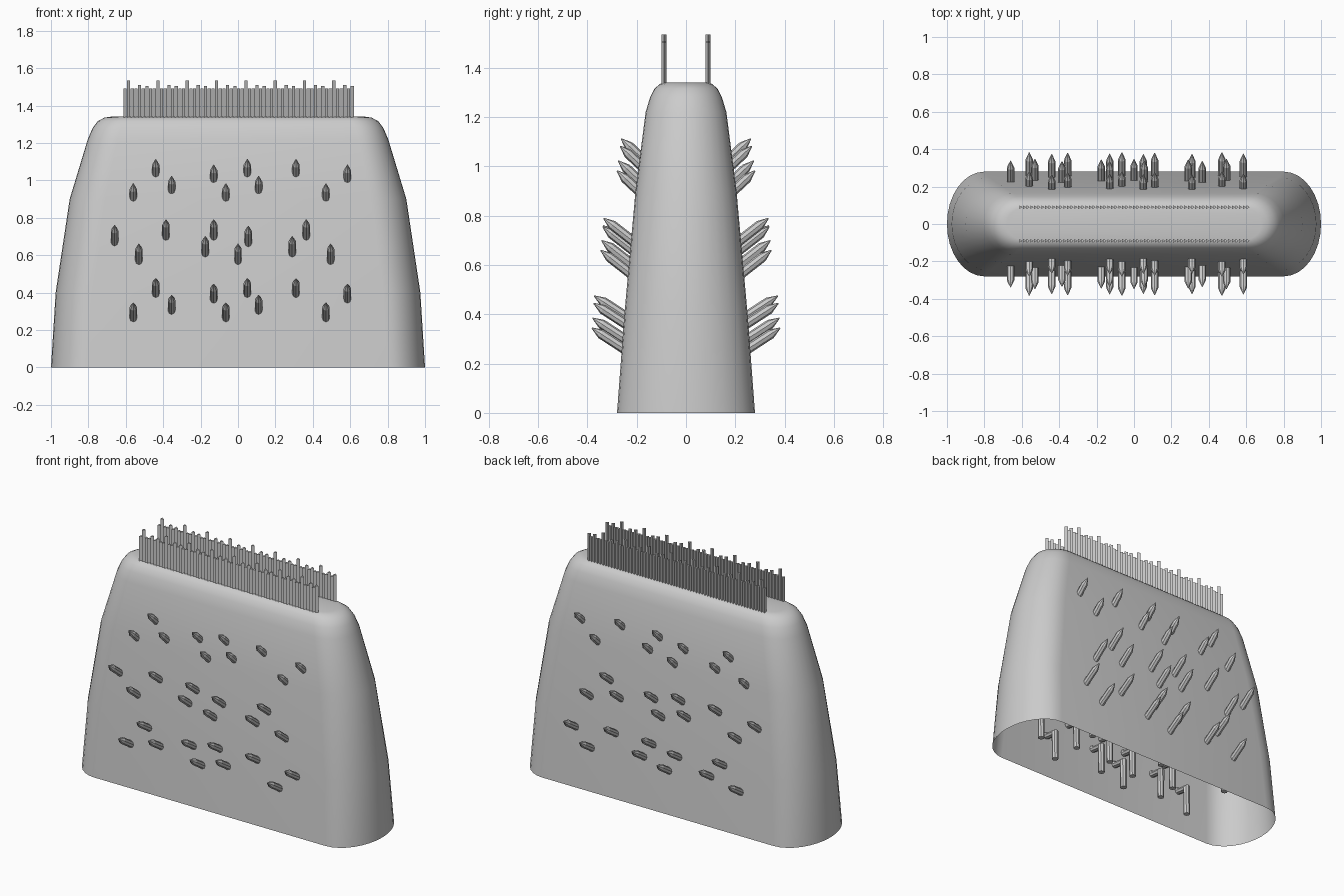
import bpy, bmesh
from math import cos, sin, pi, radians
from mathutils import Vector

default_cube = bpy.data.objects.get("Cube")
if default_cube:
    bpy.data.objects.remove(default_cube)

grey = bpy.data.materials.new("plain grey")
grey.use_nodes = True
colour = (0.6, 0.6, 0.6, 1)
grey.diffuse_color = colour
grey.node_tree.nodes["Principled BSDF"].inputs["Base Color"].default_value = colour


def make_object(name, bm, smooth_angle=None):
    """Turn a bmesh into a grey object, smooth if an angle is given."""
    mesh = bpy.data.meshes.new(name)
    bm.to_mesh(mesh)
    bm.free()
    mesh.materials.append(grey)
    obj = bpy.data.objects.new(name, mesh)
    bpy.context.collection.objects.link(obj)
    if smooth_angle:
        bpy.ops.object.select_all(action="DESELECT")
        obj.select_set(True)
        bpy.context.view_layer.objects.active = obj
        bpy.ops.object.shade_smooth_by_angle(angle=radians(smooth_angle))
    return obj


def bridge(bm, lower, upper):
    """Join two rings of equal length with quads."""
    count = len(lower)
    for i in range(count):
        j = (i + 1) % count
        bm.faces.new((lower[i], lower[j], upper[j], upper[i]))


def oval_ring(bm, z, half_x, half_y, end, steps=16):
    """Straight-sided oval whose rounded ends are 'end' long."""
    ring = []
    for side in (1, -1):
        for i in range(steps + 1):
            a = -pi / 2 + pi * i / steps
            x = half_x - end + end * cos(a)
            ring.append(bm.verts.new((side * x, side * half_y * sin(a), z)))
    return ring


def tube(bm, path, radii, normals, sides):
    """Sweep a polygon along a path in the y-z plane."""
    side_axis = Vector((1, 0, 0))
    rings = []
    for point, radius, normal in zip(path, radii, normals):
        rings.append([bm.verts.new(point + radius * (side_axis * cos(2 * pi * k / sides)
                                                     + normal * sin(2 * pi * k / sides)))
                      for k in range(sides)])
    for lower, upper in zip(rings, rings[1:]):
        bridge(bm, lower, upper)
    bm.faces.new(rings[0][::-1])
    bm.faces.new(rings[-1])


# Tapered hollow body, open underneath: height, half width, half depth, end length
levels = [
    (0, 1, 0.28, 0.2), (0.4, 0.975, 0.25, 0.2), (0.9, 0.9, 0.205, 0.19),
    (1.22, 0.803, 0.164, 0.16), (1.28, 0.777, 0.146, 0.15), (1.316, 0.75, 0.128, 0.14),
    (1.335, 0.715, 0.105, 0.12), (1.34, 0.68, 0.085, 0.09),
]
bm = bmesh.new()
rings = [oval_ring(bm, *level) for level in levels]
for lower, upper in zip(rings, rings[1:]):
    bridge(bm, lower, upper)
bm.faces.new(rings[-1])
make_object("body_shell", bm, 40)


def wall_depth(z):
    """Half depth of the body at a height."""
    for low, high in zip(levels, levels[1:]):
        if z <= high[0]:
            t = (z - low[0]) / (high[0] - low[0])
            return low[2] + t * (high[2] - low[2])


# Pointed spikes: shaft through the wall, bent into a hanging stem inside
outer_row = [(-.56, .29), (-.44, .42), (-.355, .33), (-.13, .39), (-.065, .29),
             (.05, .42), (.11, .33), (.31, .42), (.47, .29), (.585, .39)]
middle_row = [(-.66, .705), (-.53, .605), (-.385, .735), (-.175, .645), (-.13, .735),
              (0, .605), (.055, .7), (.29, .645), (.365, .735), (.495, .605)]
upper_row = [(x, z + 0.638) for x, z in outer_row]
spike_rows = [  # name, positions, tilt in degrees, reach beyond the wall
    ("lower_spikes", outer_row, 33, 0.122),
    ("middle_spikes", middle_row, 38, 0.112),
    ("upper_spikes", upper_row, 43, 0.075),
]


def add_spike(bm, x, z, tilt, reach):
    direction = Vector((0, -cos(tilt), sin(tilt)))
    across = Vector((0, sin(tilt), cos(tilt)))
    wall = wall_depth(z - 0.03)
    tip = Vector((x, -wall - reach, z + 0.055))
    shoulder = tip - direction * 0.045
    entry = tip - direction * (reach / cos(tilt) + 0.015)
    elbow = Vector((x, -wall + 0.085, entry.z - 0.01))
    foot = elbow - Vector((0, 0, 0.18))
    tube(bm, [foot, elbow, entry, shoulder, tip],
         [0.02, 0.024, 0.02, 0.02, 0.002],
         [Vector((0, 1, 0)), Vector((0, 0.7, 0.7)), across, across, across], 8)


for name, places, tilt, reach in spike_rows:
    for side, turn in (("front", 1), ("back", -1)):
        bm = bmesh.new()
        for x, z in places:
            add_spike(bm, x, z, radians(tilt), reach)
        for v in bm.verts:
            v.co.y *= turn
        bmesh.ops.recalc_face_normals(bm, faces=bm.faces)
        make_object(side + "_" + name, bm)

# Two rows of three-sided bristles on the top, a few taller than the rest
pitch = 0.0196
for name, y in (("front_bristles", -0.09), ("back_bristles", 0.09)):
    bm = bmesh.new()
    for i in range(63):
        top = {1: 1.535, 4: 1.51, 6: 1.505}.get(i % 8, 1.49)
        x = (i - 31) * pitch
        bottom_ring, top_ring = [
            [bm.verts.new((x + 0.0115 * cos(a), y + 0.0115 * sin(a), z))
             for a in (0, 2 * pi / 3, 4 * pi / 3)] for z in (1.33, top)]
        bridge(bm, bottom_ring, top_ring)
        bm.faces.new(top_ring)
    make_object(name, bm)
